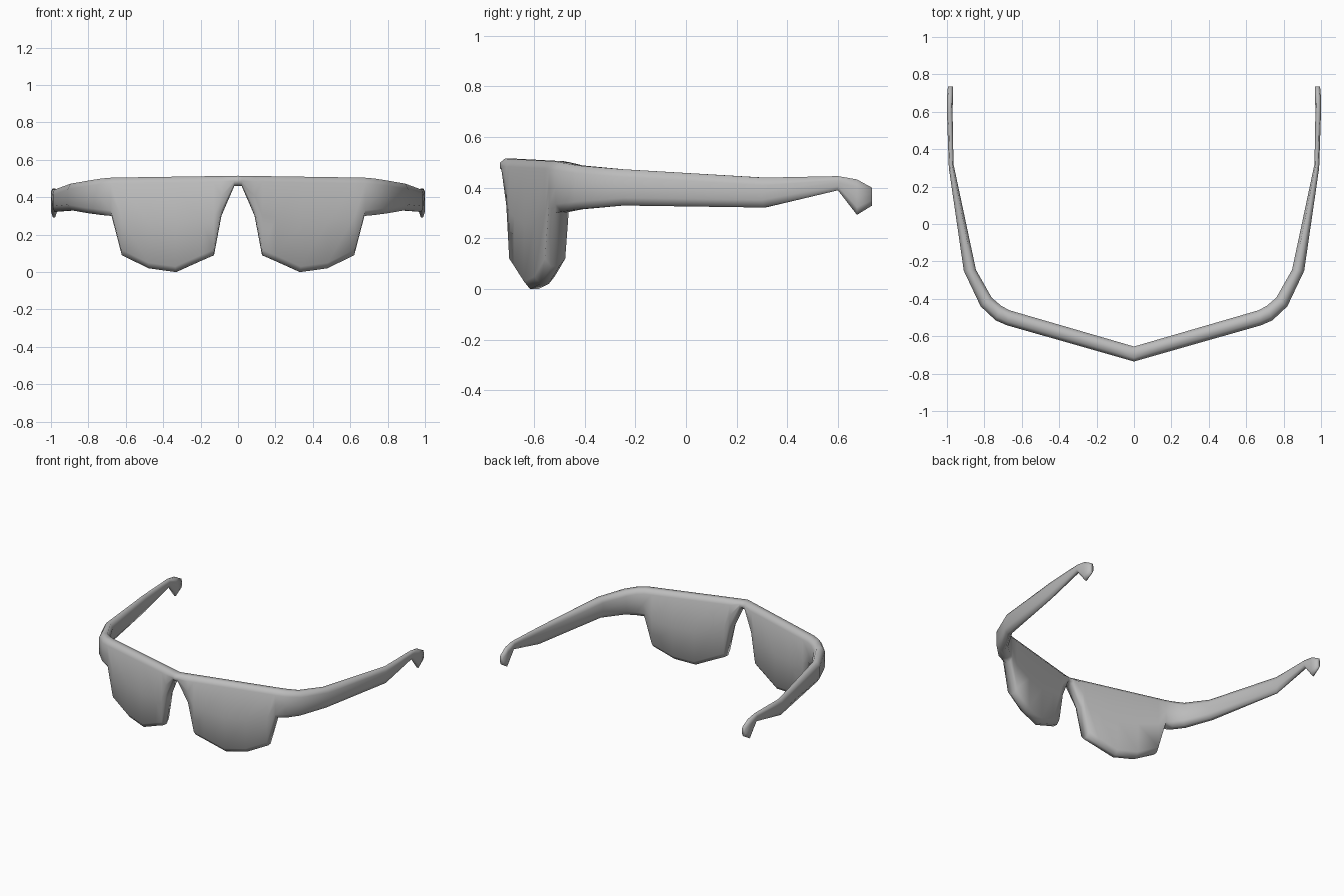
import bpy
import bmesh
from mathutils import Vector

cube = bpy.data.objects.get("Cube")
if cube:
    bpy.data.objects.remove(cube, do_unlink=True)

grey = bpy.data.materials.new("plain grey")
grey.use_nodes = True
color = (0.5, 0.5, 0.5, 1)
grey.diffuse_color = color
grey.node_tree.nodes["Principled BSDF"].inputs["Base Color"].default_value = color

# Brow and lens outline: x, bottom z (the front is a straight, swept-back plane)
lens = [(0, .46), (.02, .46), (.09, .30), (.13, .09), (.2, .06), (.335, 0),
        (.48, .02), (.625, .09), (.68, .30)]
stations = []
for x, low in lens:
    y = -.735 + .285 * x
    stations.append(((x, y), (x * .98, y + .08), low, .515 - .015 * x))

# Hinge corner, temple arm and ear hook: outer xy, inner xy, bottom z, top z
stations += [
    ((.74, -.515), (.71, -.437), .305, .50),
    ((.82, -.44), (.76, -.395), .315, .488),
    ((.91, -.25), (.845, -.245), .33, .473),
    ((.99, .30), (.965, .32), .322, .44),
    ((1, .60), (.97, .60), .39, .446),
    ((1, .675), (.968, .675), .293, .433),
    ((.995, .735), (.968, .735), .33, .40),
]


def section(outer, inner, low, high):
    """Upright rounded bar section, listed around its outline."""
    edge = min(.03, (high - low) * .3)
    side = [(.3, low), (0, low + edge), (0, (low + high) / 2),
            (0, high - edge), (.25, high)]
    outline = side + [(1 - t, z) for t, z in reversed(side)]
    points = []
    for t, z in outline:
        p = Vector(outer).lerp(Vector(inner), t)
        points.append((p.x, p.y, z))
    return points


# Loft one half of the glasses
bm = bmesh.new()
rings = [[bm.verts.new(p) for p in section(*s)] for s in stations]
for a, b in zip(rings, rings[1:]):
    for i in range(len(a)):
        j = (i + 1) % len(a)
        bm.faces.new((a[i], b[i], b[j], a[j]))
bm.faces.new(rings[-1])
bmesh.ops.recalc_face_normals(bm, faces=bm.faces[:])
mesh = bpy.data.meshes.new("glasses_frame")
bm.to_mesh(mesh)
bm.free()
mesh.materials.append(grey)

frame = bpy.data.objects.new("glasses_frame", mesh)
bpy.context.collection.objects.link(frame)
mirror = frame.modifiers.new("mirror", "MIRROR")
mirror.use_clip = True

bpy.context.view_layer.objects.active = frame
frame.select_set(True)
bpy.ops.object.shade_smooth()
